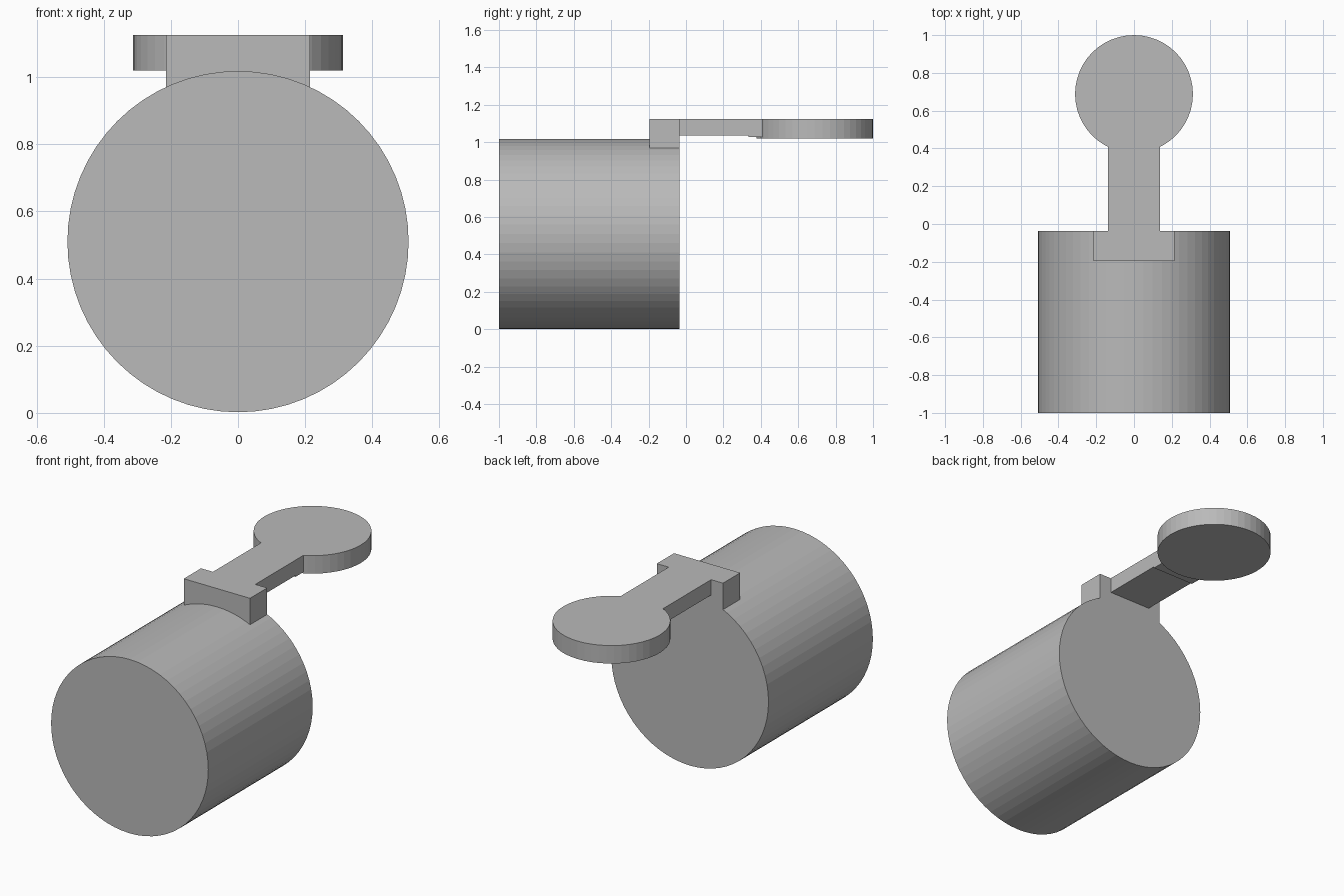
import bpy, bmesh, math
from mathutils import Matrix

if "Cube" in bpy.data.objects:
    bpy.data.objects.remove(bpy.data.objects["Cube"])

grey = bpy.data.materials.new("grey")
grey.diffuse_color = (0.49, 0.49, 0.49, 1)
grey.use_nodes = True
grey.node_tree.nodes["Principled BSDF"].inputs["Base Color"].default_value = grey.diffuse_color


def finish(name, bm):
    bmesh.ops.recalc_face_normals(bm, faces=bm.faces)
    mesh = bpy.data.meshes.new(name)
    bm.to_mesh(mesh)
    bm.free()
    mesh.materials.append(grey)
    obj = bpy.data.objects.new(name, mesh)
    bpy.context.collection.objects.link(obj)
    return obj


def cylinder(name, radius, depth, center, sides, axis='Z'):
    bm = bmesh.new()
    m = Matrix.Translation(center)
    if axis == 'Y':
        m = m @ Matrix.Rotation(math.pi / 2, 4, 'X')
    bmesh.ops.create_cone(bm, cap_ends=True, segments=sides, radius1=radius,
                          radius2=radius, depth=depth, matrix=m)
    return finish(name, bm)


def box(name, half_x, y0, y1, z0, z1):
    bm = bmesh.new()
    m = Matrix.Translation((0, (y0 + y1) / 2, (z0 + z1) / 2))
    m = m @ Matrix.Diagonal((2 * half_x, y1 - y0, z1 - z0, 1))
    bmesh.ops.create_cube(bm, size=1, matrix=m)
    return finish(name, bm)


def join(target, part):
    """Union a part into the target so flush faces merge cleanly."""
    mod = target.modifiers.new(part.name, 'BOOLEAN')
    mod.operation = 'UNION'
    mod.solver = 'EXACT'
    mod.object = part
    part.hide_render = True


# Main drum lying along y
drum = cylinder("drum", 0.508, 0.964, (0, -0.518, 0.51), 64, 'Y')

# Mounting block sunk into the top rear of the drum, flush with its back
block = box("mount_block", 0.214, -0.195, -0.036, 0.9, 1.125)

# Flat arm, small step under its end, and the thicker round paddle
arm = box("arm", 0.137, -0.1, 0.6, 1.035, 1.125)
step = box("arm_step", 0.137, 0.335, 0.6, 1.027, 1.06)
disc = cylinder("paddle_disc", 0.312, 0.105, (0, 0.688, 1.0725), 48)

for part in (block, arm, step, disc):
    join(drum, part)
